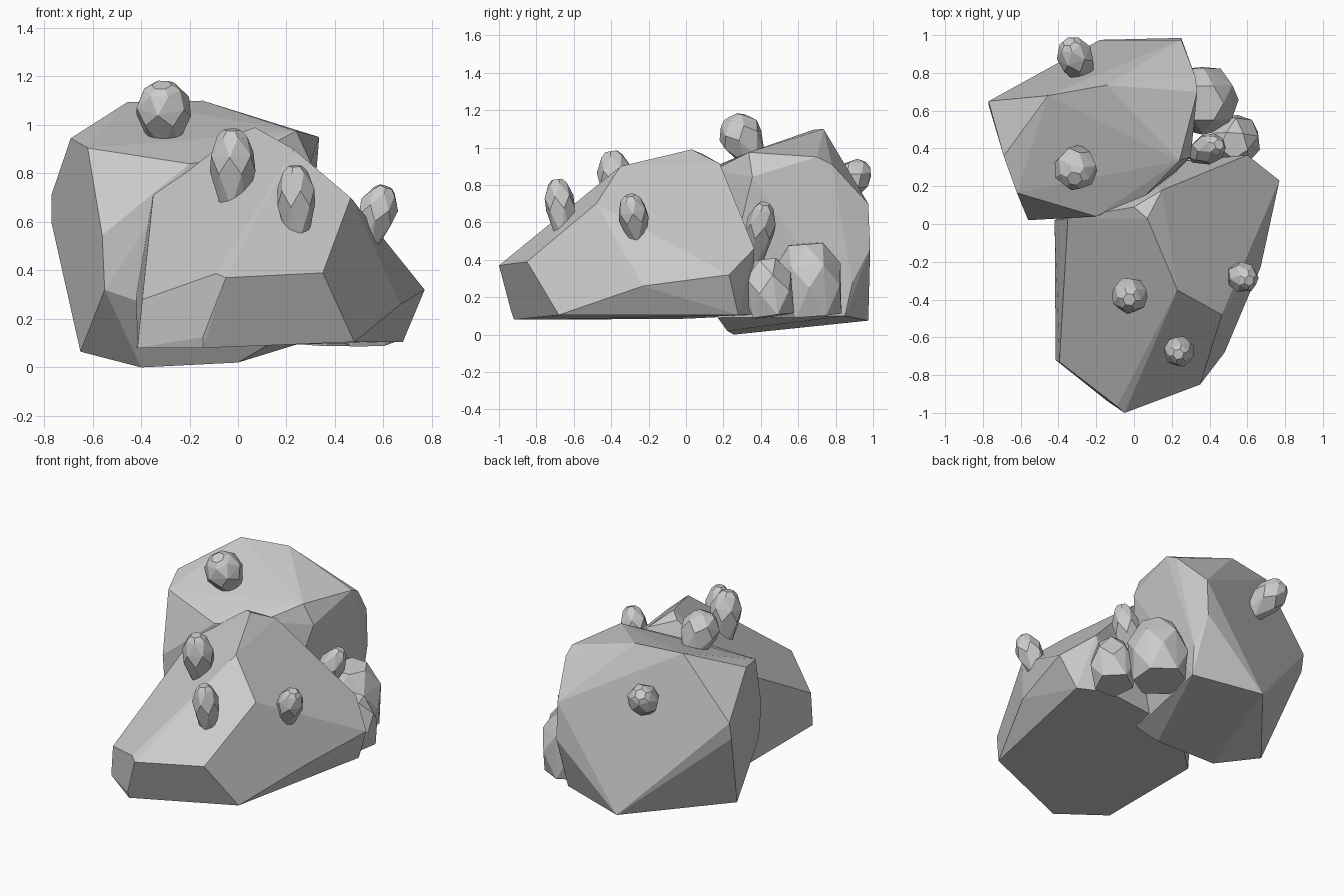
import bpy, bmesh, math
from mathutils import Vector


def hull(name, pts):
    """Flat-faced boulder from the convex hull of a few corner points."""
    bm = bmesh.new()
    for p in pts:
        bm.verts.new(p)
    bmesh.ops.convex_hull(bm, input=bm.verts[:])
    loose = [v for v in bm.verts if not v.link_faces]
    bmesh.ops.delete(bm, geom=loose, context='VERTS')
    bmesh.ops.dissolve_limit(bm, angle_limit=math.radians(5),
                             verts=bm.verts[:], edges=bm.edges[:])
    bmesh.ops.recalc_face_normals(bm, faces=bm.faces[:])
    me = bpy.data.meshes.new(name)
    bm.to_mesh(me)
    bm.free()
    ob = bpy.data.objects.new(name, me)
    bpy.context.collection.objects.link(ob)
    return ob


def nub(name, base, tip, r, rings, sides=6, turn=0.0):
    """Faceted stone along an axis; rings = (position, radius factor, twist)."""
    a, b = Vector(base), Vector(tip)
    q = (b - a).to_track_quat('Z', 'Y')
    pts = []
    for t, k, tw in rings:
        for i in range(sides):
            w = 2 * math.pi * (i + tw) / sides + turn
            pts.append(a.lerp(b, t) + q @ Vector((math.cos(w) * r * k,
                                                  math.sin(w) * r * k, 0)))
    return hull(name, pts)


# front boulder
hull("front_boulder", [
    # ground edge
    (-.145, -.92, .08), (-.415, -.72, .08), (-.42, -.47, .08), (-.42, .0, .085),
    (.48, -.68, .105), (.68, .28, .105), (.5, .36, .11), (-.1, .3, .10),
    # nose and left rim
    (-.145, -.935, .125), (-.05, -1.0, .37), (-.09, -.965, .387),
    (.35, -.85, .39), (-.395, -.73, .28),
    (-.36, -.05, .66), (-.35, .03, .71), (-.42, .02, .3),
    # ridge and right side
    (.07, .03, .99), (0, .09, .965), (.15, .18, .915), (.23, -.35, .90),
    (.465, -.48, .70), (.67, -.23, .26), (.77, .23, .32), (.60, .365, .46)])

# back boulder
hull("back_boulder", [
    # top
    (-.455, .68, 1.095), (-.145, .735, 1.10), (.335, .70, .95), (.325, .78, .91),
    (.24, .335, .975), (.30, .355, .845), (.06, .15, .88), (-.2, .04, .84),
    (-.62, .165, .905), (-.69, .36, .945),
    # sides
    (-.77, .65, .71), (-.77, .63, .6), (-.56, .02, .545), (-.55, .03, .32),
    (.25, .975, .70), (.25, .985, .46), (.28, .89, .28),
    # underside
    (-.18, .975, .075), (.26, .85, .10), (.12, .17, .09),
    (0, .22, .02), (-.4, .255, .0), (-.65, .4, .065)])

# small upright nubs
crystal = [(0, .6, 0), (.45, 1, .5), (.68, 1, 0), (.92, .65, .5), (1, .36, .5)]
nubs = [
    ((.245, -.655, .54), (.235, -.69, .83), .08),
    ((-.02, -.35, .67), (-.025, -.40, .98), .095),
    ((.53, -.26, .51), (.61, -.30, .745), .08),
    ((-.30, .36, .94), (-.315, .24, 1.165), .115),
    ((-.265, .78, .74), (-.345, .965, .905), .095),
    ((.32, .37, .41), (.45, .42, .70), .08)]
for i, (a, b, r) in enumerate(nubs):
    nub(f"nub_{i + 1}", a, b, r, crystal, turn=.5 * i)

# two rounder pebbles tucked in the right gap
pebble = [(0, .85, 0), (.4, 1, .5), (.7, .93, 0), (1, .55, .5)]
nub("large_pebble", (.36, .67, .10), (.37, .64, .485), .19, pebble, 6, .2)
nub("small_pebble", (.54, .46, .10), (.53, .42, .40), .14, pebble, 5, .5)
